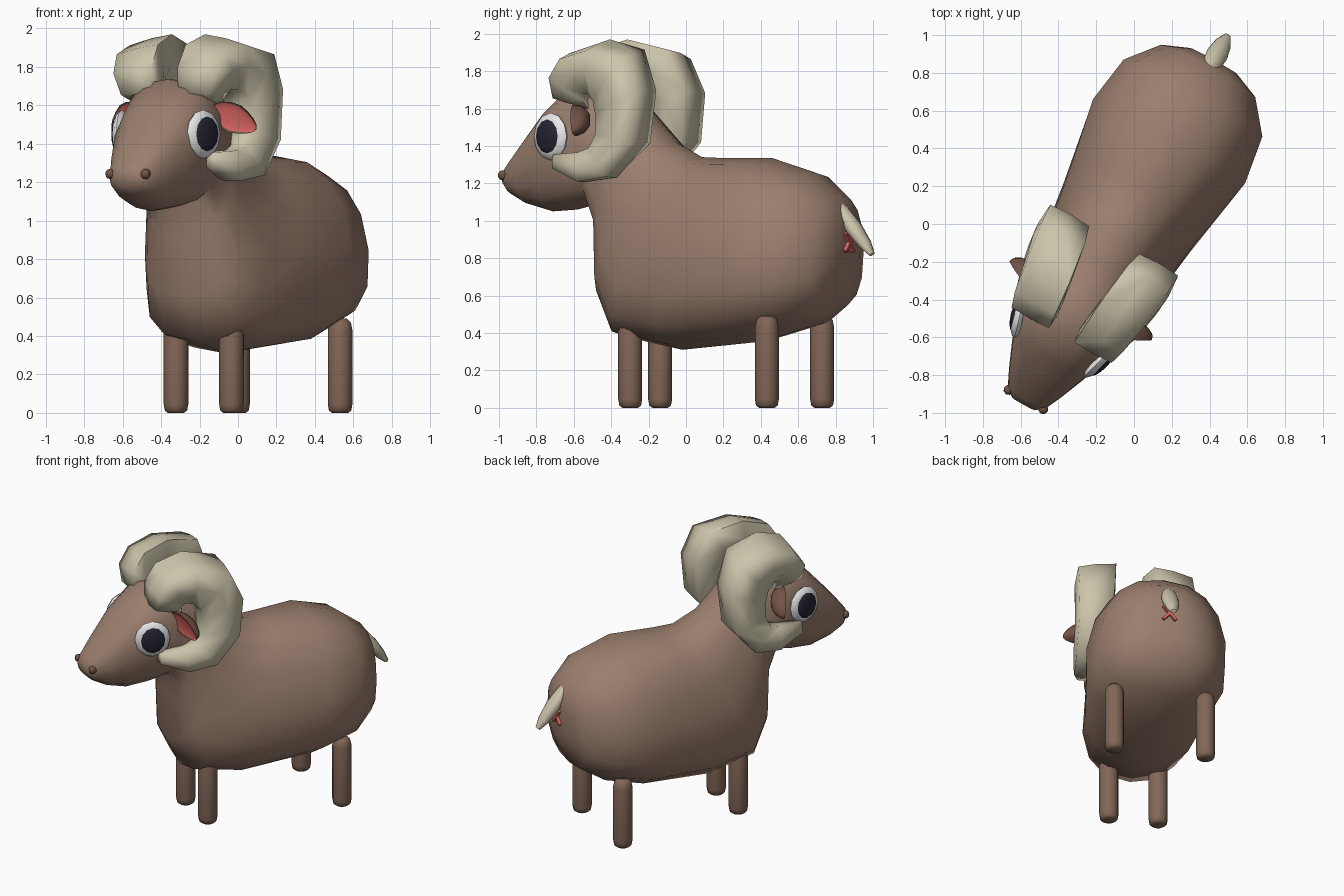
import bpy, bmesh, math
from mathutils import Matrix, Vector

if "Cube" in bpy.data.objects:
    bpy.data.objects.remove(bpy.data.objects["Cube"])

# The animal is modelled along local y, then turned 29 degrees about z
PLACE = Matrix.Translation((-0.044, 0.024, 0)) @ Matrix.Rotation(math.radians(-29), 4, 'Z')


def material(name, r, g, b):
    m = bpy.data.materials.new(name)
    m.diffuse_color = (r, g, b, 1)
    m.use_nodes = True
    m.node_tree.nodes["Principled BSDF"].inputs["Base Color"].default_value = m.diffuse_color
    return m


WOOL = material("brown coat", 0.325, 0.21, 0.155)
LEG = material("leg brown", 0.225, 0.135, 0.095)
DARK = material("dark brown", 0.165, 0.085, 0.06)
HORN = material("horn cream", 0.61, 0.56, 0.41)
WHITE = material("eye white", 0.80, 0.80, 0.80)
BLACK = material("pupil black", 0.018, 0.018, 0.032)
PINK = material("pink skin", 0.70, 0.13, 0.12)


def finish(name, bm, mats, angle=60):
    bmesh.ops.recalc_face_normals(bm, faces=bm.faces)
    me = bpy.data.meshes.new(name)
    bm.to_mesh(me)
    bm.free()
    me.transform(PLACE)
    for m in mats:
        me.materials.append(m)
    me.shade_smooth()
    me.set_sharp_from_angle(angle=math.radians(angle))
    ob = bpy.data.objects.new(name, me)
    bpy.context.collection.objects.link(ob)
    return ob


def loft(name, rings, mat, angle=60):
    bm = bmesh.new()
    loops = [[bm.verts.new(p) for p in ring] for ring in rings]
    for a, b in zip(loops, loops[1:]):
        n = len(a)
        for i in range(n):
            bm.faces.new((a[i], a[(i + 1) % n], b[(i + 1) % n], b[i]))
    bm.faces.new(loops[0])
    bm.faces.new(loops[-1])
    return finish(name, bm, [mat], angle)


def frame(center, x_axis, normal):
    x = Vector(x_axis).normalized()
    z = Vector(normal)
    z = (z - x * z.dot(x)).normalized()
    y = z.cross(x)
    m = Matrix((x, y, z)).transposed().to_4x4()
    m.translation = center
    return m


def ellipsoid(name, mat, matrix, scale, seg=12, rows=8):
    bm = bmesh.new()
    bmesh.ops.create_uvsphere(bm, u_segments=seg, v_segments=rows, radius=1)
    bm.transform(matrix @ Matrix.Diagonal((*scale, 1)))
    return finish(name, bm, [mat])


def power(c, e):
    return math.copysign(abs(c) ** e, c)


# Body, neck and head: one loft; (top y, top z, bottom y, bottom z, half width, taper to the top)
SECTIONS = [
    (-1.12, 1.26, -1.11, 1.18, 0.07, 0),
    (-1.09, 1.30, -1.07, 1.14, 0.115, 0),
    (-1.00, 1.41, -0.97, 1.085, 0.16, -0.05),
    (-0.84, 1.59, -0.84, 1.05, 0.22, -0.1),
    (-0.67, 1.735, -0.69, 1.06, 0.255, -0.1),
    (-0.48, 1.73, -0.56, 1.09, 0.26, 0),
    (-0.27, 1.60, -0.515, 0.92, 0.25, 0.08),
    (-0.09, 1.42, -0.51, 0.60, 0.29, 0.1),
    (0.07, 1.34, -0.40, 0.38, 0.345, 0.13),
    (0.20, 1.335, -0.05, 0.31, 0.385, 0.13),
    (0.50, 1.335, 0.45, 0.355, 0.46, 0.13),
    (0.75, 1.26, 0.72, 0.43, 0.42, 0.13),
    (0.92, 1.13, 0.88, 0.53, 0.285, 0.13),
    (0.965, 1.00, 0.955, 0.72, 0.14, 0.13),
]
rings = []
for ty, tz, by, bz, w, taper in SECTIONS:
    ring = []
    for i in range(16):
        a = math.tau * i / 16
        c, s = power(math.cos(a), 0.82), power(math.sin(a), 0.82)
        t = (s + 1) / 2
        ring.append((w * c * (1 - taper * s), by + (ty - by) * t, bz + (tz - bz) * t))
    rings.append(ring)
loft("body_and_head", rings, WOOL)

# Horn sections: outer (y, z), inner (y, z), centre x, half width
HORN_SECTIONS = [
    (-0.70, 1.66, -0.50, 1.60, 0.17, 0.09),
    (-0.70, 1.78, -0.52, 1.65, 0.19, 0.115),
    (-0.62, 1.89, -0.50, 1.68, 0.205, 0.125),
    (-0.44, 1.94, -0.46, 1.68, 0.225, 0.13),
    (-0.21, 1.89, -0.41, 1.64, 0.255, 0.13),
    (-0.125, 1.69, -0.39, 1.57, 0.27, 0.12),
    (-0.15, 1.42, -0.39, 1.46, 0.28, 0.11),
    (-0.31, 1.235, -0.43, 1.39, 0.285, 0.095),
    (-0.50, 1.21, -0.51, 1.365, 0.28, 0.075),
    (-0.68, 1.28, -0.68, 1.355, 0.27, 0.03),
]
# Across the band: (lateral, outer to inner)
BAND = [(-0.98, 0), (0, -0.03), (0.98, 0), (1.05, 0.45), (0.65, 1), (-0.65, 1), (-1.05, 0.45)]


def horn_ring(side, oy, oz, iy, iz, x, w):
    roll = 0.03 * max(0, (oz - 1.6) / 0.34)     # crest leans outward
    return [(side * (x + w * l), oy + (iy - oy) * t, oz + (iz - oz) * t - roll * l * (1 - t))
            for l, t in BAND]


for side, label in ((1, "right"), (-1, "left")):
    loft(label + "_horn", [horn_ring(side, *s) for s in HORN_SECTIONS], HORN, 85)

    # Eyes
    n = Vector((side * 0.952, -0.27, 0.03))
    c = Vector((side * 0.243, -0.72, 1.45))
    ellipsoid(label + "_eye", WHITE, frame(c, (0, 0, 1), n), (0.127, 0.12, 0.04))
    ellipsoid(label + "_pupil", BLACK, frame(c + n * 0.024, (0, 0, 1), n), (0.094, 0.085, 0.024))

    # Nostrils
    ellipsoid(label + "_nostril", DARK, Matrix.Translation((side * 0.105, -1.09, 1.243)),
              (0.027, 0.027, 0.027), 8, 6)

    # Ears: pointed shells with a hollow pink front
    bm = bmesh.new()
    bmesh.ops.create_uvsphere(bm, u_segments=12, v_segments=8, radius=1)
    bm.transform(Matrix.Rotation(math.pi / 2, 4, 'Y'))
    for f in bm.faces:
        if f.calc_center_median().z > 0.3:
            f.material_index = 1
    for v in bm.verts:
        if v.co.z > 0.05:
            v.co.z *= -0.15
        if v.co.x > 0:
            v.co.y *= 1 - 0.35 * v.co.x
    bm.transform(frame((side * 0.32, -0.53, 1.53), (side * 0.18, 0.07, -0.09), (side * 0.1, -1, -0.1))
                 @ Matrix.Diagonal((0.13, 0.08, 0.085, 1)))
    finish(label + "_ear", bm, [DARK, PINK])

    # Legs: rounded posts
    for part, x, y, top in (("front", 0.165, -0.277, 0.47), ("back", 0.305, 0.636, 0.49)):
        profile = [(0.042, 0), (0.058, 0.012), (0.064, 0.045), (0.064, top - 0.06),
                   (0.056, top - 0.02), (0.035, top)]
        loft(label + "_" + part + "_leg",
             [[(side * x + r * math.cos(math.tau * i / 12), y + r * math.sin(math.tau * i / 12), z)
               for i in range(12)] for r, z in profile], LEG)

# Tail: a short leaf hanging back and down
start, end = Vector((0, 0.89, 1.10)), Vector((0, 1.11, 0.82))
up = Vector((0, 0.27, 0.22)).normalized()
loft("tail",
     [[start.lerp(end, t) + Vector((r * math.cos(math.tau * i / 8), 0, 0))
       + up * (0.75 * r * math.sin(math.tau * i / 8)) for i in range(8)]
      for t, r in ((0, 0.03), (0.2, 0.05), (0.5, 0.058), (0.8, 0.045), (1, 0.02))], HORN)

# Crossed pink mark under the tail
bm = bmesh.new()
for a in (-40, 40):
    m = (Matrix.Translation((0, 0.967, 0.885)) @ Matrix.Rotation(math.radians(a), 4, 'Y')
         @ Matrix.Diagonal((0.018, 0.03, 0.13, 1)))
    bmesh.ops.create_cube(bm, size=1, matrix=m)
finish("mark_under_tail", bm, [PINK], 30)
